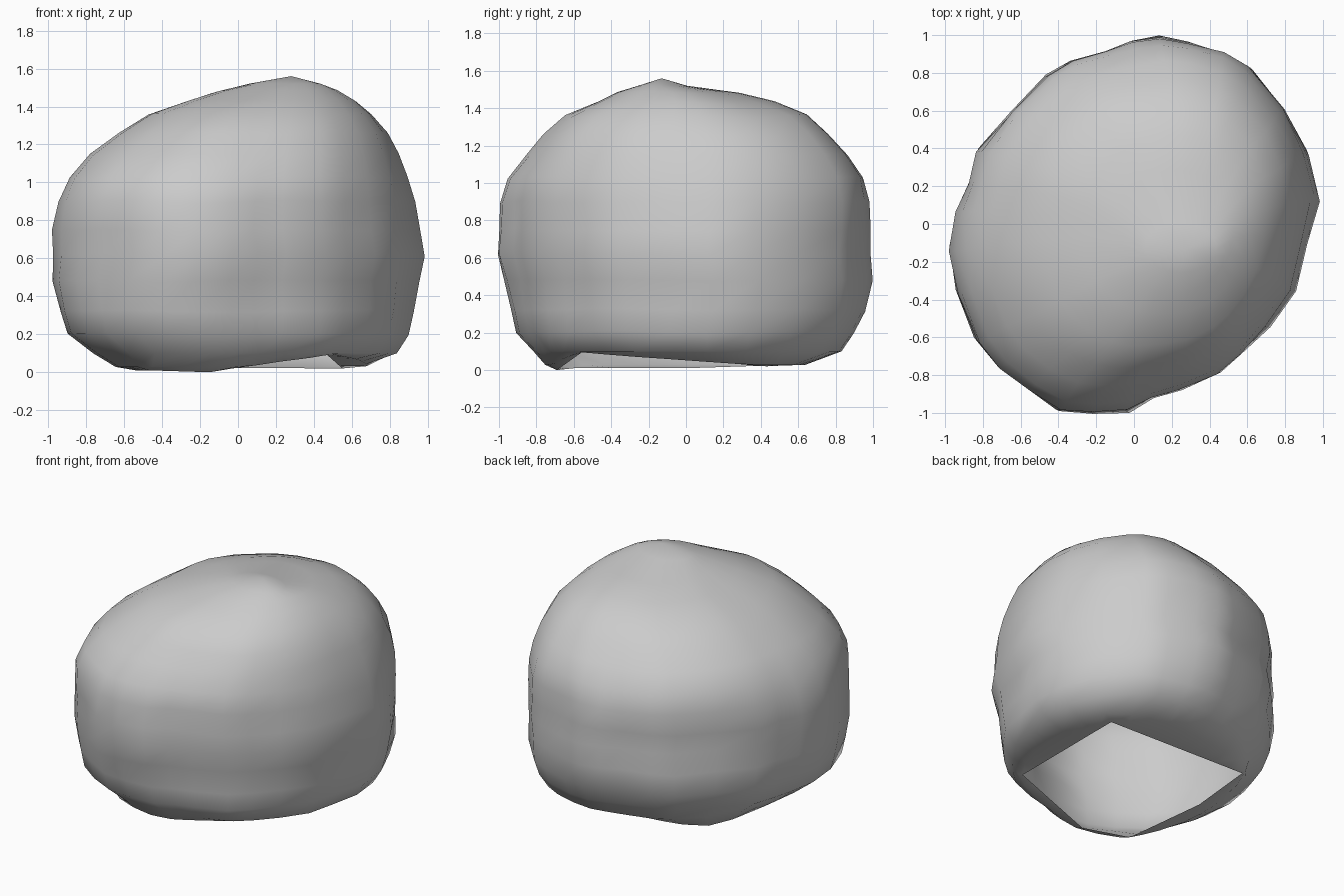
import bpy, bmesh, math
from mathutils import Vector, noise

# Widest outline seen from above, counter-clockwise from the right side
OUTLINE = [(0.98, 0.13), (0.92, 0.37), (0.80, 0.60), (0.62, 0.83), (0.49, 0.90),
           (0.30, 0.96), (0.15, 1.0), (0.0, 0.98), (-0.14, 0.92), (-0.33, 0.87),
           (-0.46, 0.79), (-0.65, 0.59), (-0.83, 0.39), (-0.87, 0.22), (-0.94, 0.07),
           (-0.98, -0.14), (-0.93, -0.37), (-0.83, -0.62), (-0.72, -0.75), (-0.56, -0.87),
           (-0.40, -0.99), (-0.22, -1.0), (-0.03, -1.0), (0.10, -0.92), (0.25, -0.88),
           (0.46, -0.79), (0.58, -0.68), (0.72, -0.54), (0.86, -0.35), (0.92, -0.10)]

# Levels: z, x min, x max, y min, y max, corner fullness, roundness
LEVELS = [(0.10, -0.75, 0.82, -0.79, 0.81, 0.08, 0.5),
          (0.20, -0.88, 0.88, -0.88, 0.87, 0.09, 0.4),
          (0.32, -0.92, 0.91, -0.91, 0.94, 0.07, 0.3),
          (0.48, -0.97, 0.94, -0.95, 0.99, 0.05, 0.1),
          (0.62, -0.97, 0.98, -1.00, 0.98, 0.03, 0.0),
          (0.75, -0.98, 0.95, -0.99, 0.98, 0.03, 0.1),
          (0.90, -0.93, 0.92, -0.98, 0.97, 0.05, 0.3),
          (1.03, -0.87, 0.88, -0.93, 0.93, 0.07, 0.5),
          (1.15, -0.76, 0.83, -0.83, 0.84, 0.09, 0.7),
          (1.26, -0.61, 0.77, -0.74, 0.74, 0.10, 0.9),
          (1.36, -0.46, 0.69, -0.63, 0.63, 0.09, 1.0),
          (1.43, -0.26, 0.61, -0.47, 0.46, 0.07, 1.0),
          (1.48, -0.11, 0.52, -0.36, 0.28, 0.04, 1.0),
          (1.52, 0.06, 0.43, -0.25, 0.00, 0.0, 1.0)]

# Corners of the open underside
HOLE = [Vector(c) for c in ((0.55, 0.43, 0.02), (-0.51, 0.46, 0.025), (-0.54, 0.0, 0.01),
                            (-0.47, -0.60, 0.01), (-0.15, -0.69, 0.0), (0.46, -0.55, 0.10))]


def ring(z, x0, x1, y0, y1, full, rnd):
    pts = []
    for ox, oy in OUTLINE:
        cx, cy = (x0 + x1) / 2, (y0 + y1) / 2
        u = Vector((ox / 0.98, oy))
        s = math.sin(2 * math.atan2(oy, ox))
        # blend towards an ellipse, with two fuller corners
        u = u.lerp(u.normalized() * 1.01, rnd) * (1 + full * max(s, 0))
        x, y = cx + u.x * (x1 - x0) / 2, cy + u.y * (y1 - y0) / 2
        lim = min(1, math.hypot(ox, oy) / max(math.hypot(x, y), 1e-6)) if z < 1.3 else 1
        p = Vector((x * lim, y * lim, z))
        p += Vector((u.x, u.y, 0)).normalized() * noise.noise(p * 3.1) * 0.012
        if 0.15 < z < 1.5:
            p.z += noise.noise(p * 2.3 + Vector((5, 2, 1))) * 0.015
        pts.append(p)
    return pts


def hole_ring():
    n, m = len(OUTLINE), len(HOLE)
    ang = [math.atan2(y, x) for x, y in OUTLINE]
    near = []
    for c in HOLE:
        a = math.atan2(c.y, c.x)
        near.append(min(range(n), key=lambda i: abs(math.remainder(ang[i] - a, math.tau))))
    pts = [None] * n
    for k in range(m):
        a, b = near[k], near[(k + 1) % m]
        span = (b - a) % n
        for s in range(span):
            pts[(a + s) % n] = HOLE[k].lerp(HOLE[(k + 1) % m], s / span)
    return pts


# Stack of rings from the open underside to the peak
rings = [ring(*lv) for lv in LEVELS]
rim = hole_ring()
belly = [a.lerp(b, 0.5) for a, b in zip(rim, rings[0])]
for p, r in zip(belly, rim):
    p.z = max(0.028, r.z * 0.95)
rings = [rim, belly] + rings

bm = bmesh.new()
rows = [[bm.verts.new(p) for p in r] for r in rings]
n = len(OUTLINE)
for lo, hi in zip(rows, rows[1:]):
    for i in range(n):
        j = (i + 1) % n
        bm.faces.new((lo[i], lo[j], hi[j], hi[i]))
peak = bm.verts.new((0.28, -0.13, 1.56))
for i in range(n):
    bm.faces.new((rows[-1][i], rows[-1][(i + 1) % n], peak))

# Smooth-shaded boulder
for f in bm.faces:
    f.smooth = True
mesh = bpy.data.meshes.new("boulder")
bm.to_mesh(mesh)
bm.free()
rock = bpy.data.objects.new("boulder", mesh)
bpy.context.collection.objects.link(rock)
